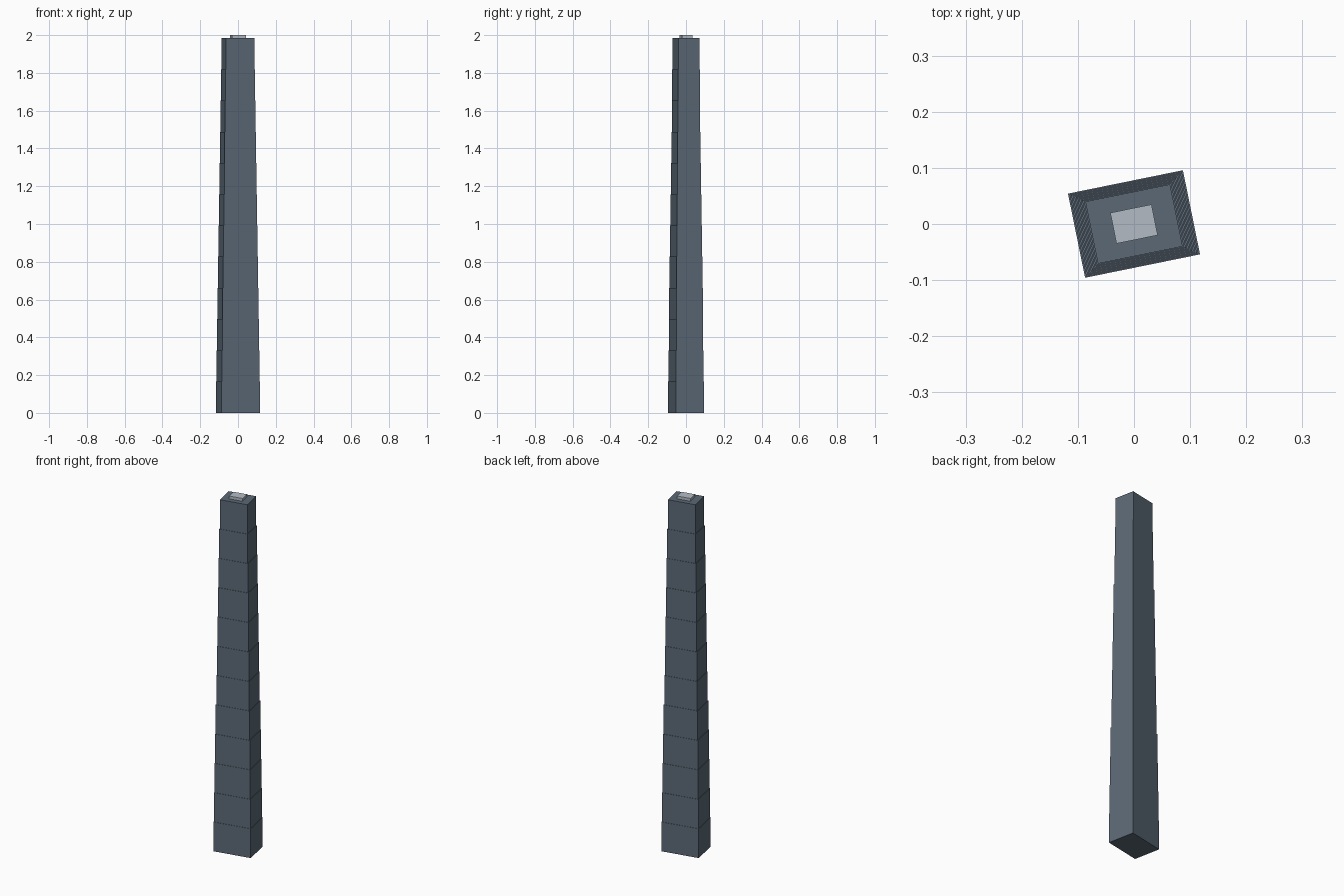
import bpy
from math import radians

cube = bpy.data.objects.get("Cube")
if cube:
    bpy.data.objects.remove(cube, do_unlink=True)


def make_material(name, color):
    mat = bpy.data.materials.new(name)
    mat.use_nodes = True
    mat.diffuse_color = color
    mat.node_tree.nodes["Principled BSDF"].inputs["Base Color"].default_value = color
    return mat


slate = make_material("slate_grey", (0.105, 0.14, 0.18, 1))
pale = make_material("pale_grey", (0.45, 0.50, 0.56, 1))

TURN = radians(11.5)
TIERS = 12
ROOF = 1.984


def block(name, width, depth, bottom, top, mat):
    bpy.ops.mesh.primitive_cube_add(size=1, location=(0, 0, (bottom + top) / 2),
                                    rotation=(0, 0, TURN))
    obj = bpy.context.object
    obj.name = name
    obj.scale = (width, depth, top - bottom)
    obj.data.materials.append(mat)
    return obj


# Tower of straight-sided tiers, each a little narrower than the one below
step = ROOF / TIERS
for i in range(TIERS):
    t = i / (TIERS - 1)
    block(f"tower_tier_{i + 1}", 0.209 - 0.055 * t, 0.153 - 0.04 * t,
          i * step, (i + 1) * step, slate)

# Low rooftop housing
block("roof_housing", 0.075, 0.056, ROOF, 2.0, pale)
